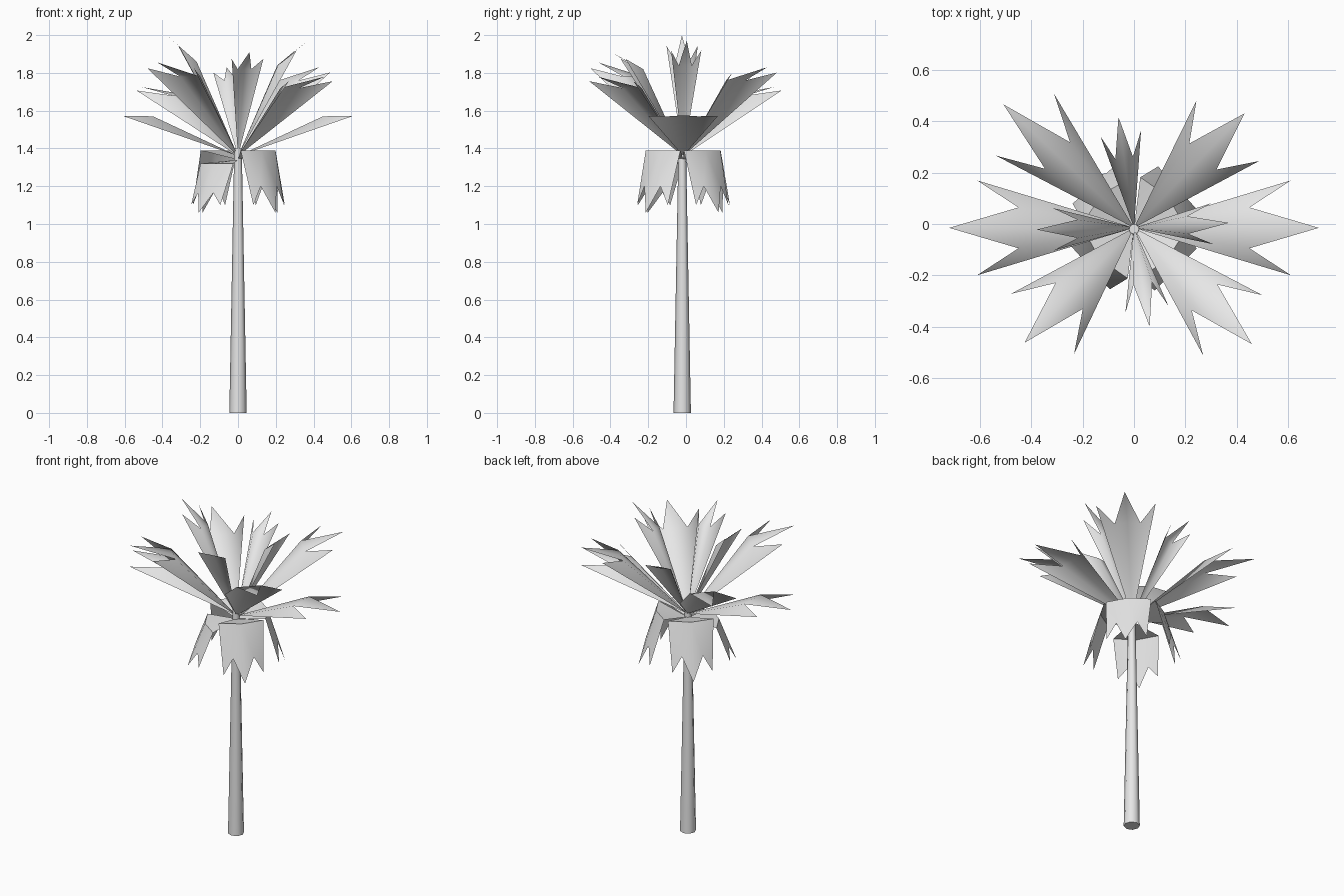
import bpy, bmesh, math
from mathutils import Vector, Matrix

cube = bpy.data.objects.get("Cube")
if cube:
    bpy.data.objects.remove(cube)

grey = bpy.data.materials.new("pale_grey")
grey.use_nodes = True
grey.diffuse_color = (0.8, 0.8, 0.8, 1)
grey.node_tree.nodes["Principled BSDF"].inputs["Base Color"].default_value = (0.8, 0.8, 0.8, 1)

CROWN = Vector((0, -0.015, 1.36))


def add_object(name, bm, location, angle):
    mesh = bpy.data.meshes.new(name)
    bm.to_mesh(mesh)
    bm.free()
    mesh.materials.append(grey)
    obj = bpy.data.objects.new(name, mesh)
    bpy.context.collection.objects.link(obj)
    obj.location = location
    bpy.context.view_layer.objects.active = obj
    bpy.ops.object.select_all(action='DESELECT')
    obj.select_set(True)
    bpy.ops.object.shade_smooth_by_angle(angle=math.radians(angle))
    return obj


def blade(name, azimuth, points, faces, angle):
    """Leaf built from (reach, side, height) points, mirrored across its rib."""
    bm = bmesh.new()
    turn = Matrix.Rotation(math.radians(azimuth), 4, 'Z')
    for side in (1, -1):
        verts = {k: bm.verts.new(turn @ Vector((r, w * side, h)))
                 for k, (r, w, h) in points.items()}
        for face in faces:
            bm.faces.new([verts[k] for k in face.split()][::side])
    bmesh.ops.remove_doubles(bm, verts=bm.verts, dist=0.0005)
    bm.normal_update()
    return add_object(name, bm, CROWN, angle)


def frond(name, azimuth, bend, tip, width):
    """Upright fan: a rising wedge that flattens into three teeth."""
    bend, tip = Vector(bend), Vector(tip)
    tooth = bend.lerp(tip, 0.6)
    points = {
        "base": (0, 0, 0),
        "rib": (bend.x, 0, bend.y),
        "valley": (bend.x, width * 0.43, bend.y),
        "tooth": (tooth.x, width, tooth.y),
        "tip": (tip.x, 0, tip.y),
    }
    blade(name, azimuth, points,
          ["base valley rib", "base tooth valley", "rib valley tip"], 60)


def hanging_frond(name, azimuth, drop):
    """Old leaf: a short shelf folding down into three hanging teeth."""
    points = {
        "base": (0, 0, -0.02),
        "rib": (0.18, 0, 0.03 - drop),
        "corner": (0.15, 0.13, 0.03 - drop),
        "valley": (0.23, 0.06, -0.16 - drop / 2),
        "tooth": (0.23, 0.115, -0.26),
        "tip": (0.28, 0, -0.3),
    }
    blade(name, azimuth, points,
          ["base corner rib", "rib corner valley", "corner tooth valley", "rib valley tip"], 60)


# Trunk: tapered column
bm = bmesh.new()
bmesh.ops.create_cone(bm, cap_ends=True, segments=8, radius1=0.046, radius2=0.02, depth=1.4)
add_object("trunk", bm, (0, -0.02, 0.7), 50)

# Crown: azimuth, bend (reach, rise), tip (reach, rise), half width
frond("left_frond", 0, (0.45, 0.21), (0.72, 0.215), 0.185)
frond("right_frond", 180, (0.45, 0.21), (0.72, 0.215), 0.185)
frond("back_left_frond", 46, (0.386, 0.40), (0.62, 0.47), 0.17)
frond("back_right_frond", 136.6, (0.41, 0.32), (0.70, 0.365), 0.165)
frond("front_left_frond", -44.6, (0.386, 0.36), (0.645, 0.42), 0.165)
frond("front_right_frond", 226.4, (0.366, 0.42), (0.618, 0.495), 0.17)
frond("back_frond", 98, (0.275, 0.40), (0.436, 0.47), 0.08)
frond("front_frond", -81, (0.22, 0.46), (0.39, 0.55), 0.085)
frond("upper_left_frond", 3, (0.21, 0.48), (0.37, 0.61), 0.08)
frond("upper_right_frond", 181, (0.22, 0.50), (0.38, 0.64), 0.083)

# Skirt of old leaves below the crown
for name, azimuth, drop in (("front_left", -45, 0), ("back_left", 42, 0),
                            ("back_right", 132, 0), ("front_right", 222, 0.07)):
    hanging_frond(name + "_hanging_frond", azimuth, drop)
